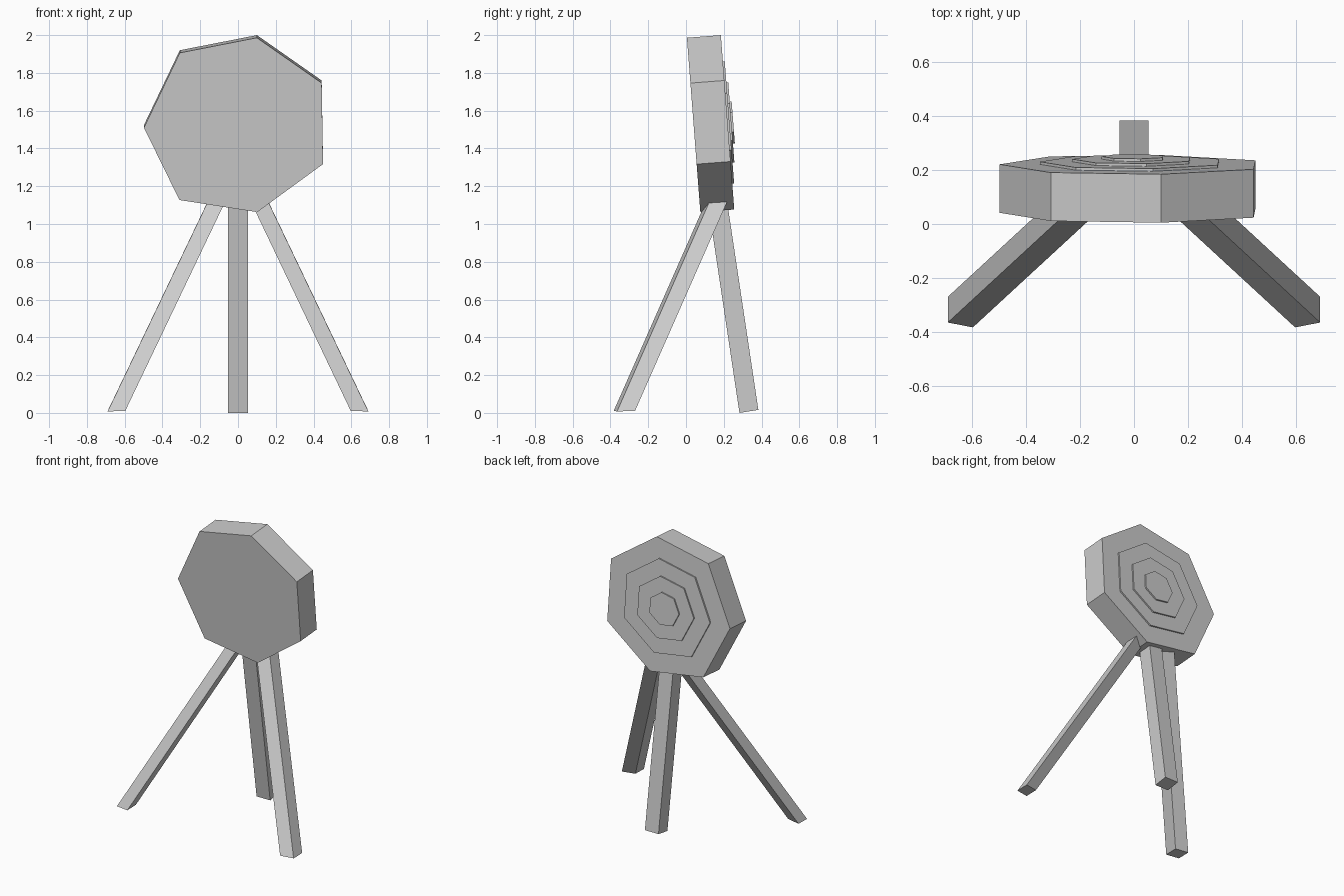
import bpy
from math import radians, sin, cos, tan
from mathutils import Vector

if "Cube" in bpy.data.objects:
    bpy.data.objects.remove(bpy.data.objects["Cube"])

TILT = radians(4.4)
NORMAL = Vector((0, cos(TILT), sin(TILT)))   # direction the ringed face points
CENTRE_Z = 1.52


def prism(name, base, offset):
    """Solid made by sweeping a polygon along an offset vector."""
    n = len(base)
    base = [Vector(p) for p in base]
    verts = base + [p + Vector(offset) for p in base]
    faces = [tuple(range(n)), tuple(range(2 * n - 1, n - 1, -1))]
    faces += [(i, i + n, (i + 1) % n + n, (i + 1) % n) for i in range(n)]
    mesh = bpy.data.meshes.new(name)
    mesh.from_pydata(verts, [], faces)
    # make the normals point outward
    vol = sum((verts[f[0]].cross(verts[f[i]])).dot(verts[f[i + 1]])
              for f in faces for i in range(1, len(f) - 1))
    if vol < 0:
        mesh.flip_normals()
    mesh.update()
    obj = bpy.data.objects.new(name, mesh)
    bpy.context.collection.objects.link(obj)
    return obj


# seven-sided outline of the front face (x, z)
OUTLINE = [(-0.498, 1.51), (-0.31, 1.127), (0.102, 1.063), (0.45, 1.317),
           (0.443, 1.746), (0.1, 1.986), (-0.308, 1.906)]


def outline(scale, depth):
    pts = []
    for x, z in OUTLINE:
        z = CENTRE_Z + (z - CENTRE_Z) * scale
        y = 0.005 + (1.985 - z) * tan(TILT)
        pts.append(Vector((x * scale, y, z)) + NORMAL * depth)
    return pts


# target board with stepped rings on its back
THICK = 0.18
prism("target_board", outline(1, 0), NORMAL * THICK)
for i, s in enumerate((0.7, 0.46, 0.24)):
    prism(f"target_ring_{i + 1}", outline(s, THICK - 0.01),
          NORMAL * (0.01 + 0.01 * (i + 1)))

# splayed front legs
for side, name in ((-1, "front_leg_left"), (1, "front_leg_right")):
    foot = [(0.69, -0.27, 0.01), (0.69, -0.365, 0.008),
            (0.597, -0.383, 0.01), (0.597, -0.288, 0.012)]
    prism(name, [(side * x, y, z) for x, y, z in foot],
          (side * -0.542, 0.5, 1.135))

# rear leg
prism("rear_leg", [(-0.053, 0.283, 0), (0.053, 0.283, 0),
                   (0.053, 0.383, 0.016), (-0.053, 0.383, 0.016)],
      (0, -0.168, 1.12))
